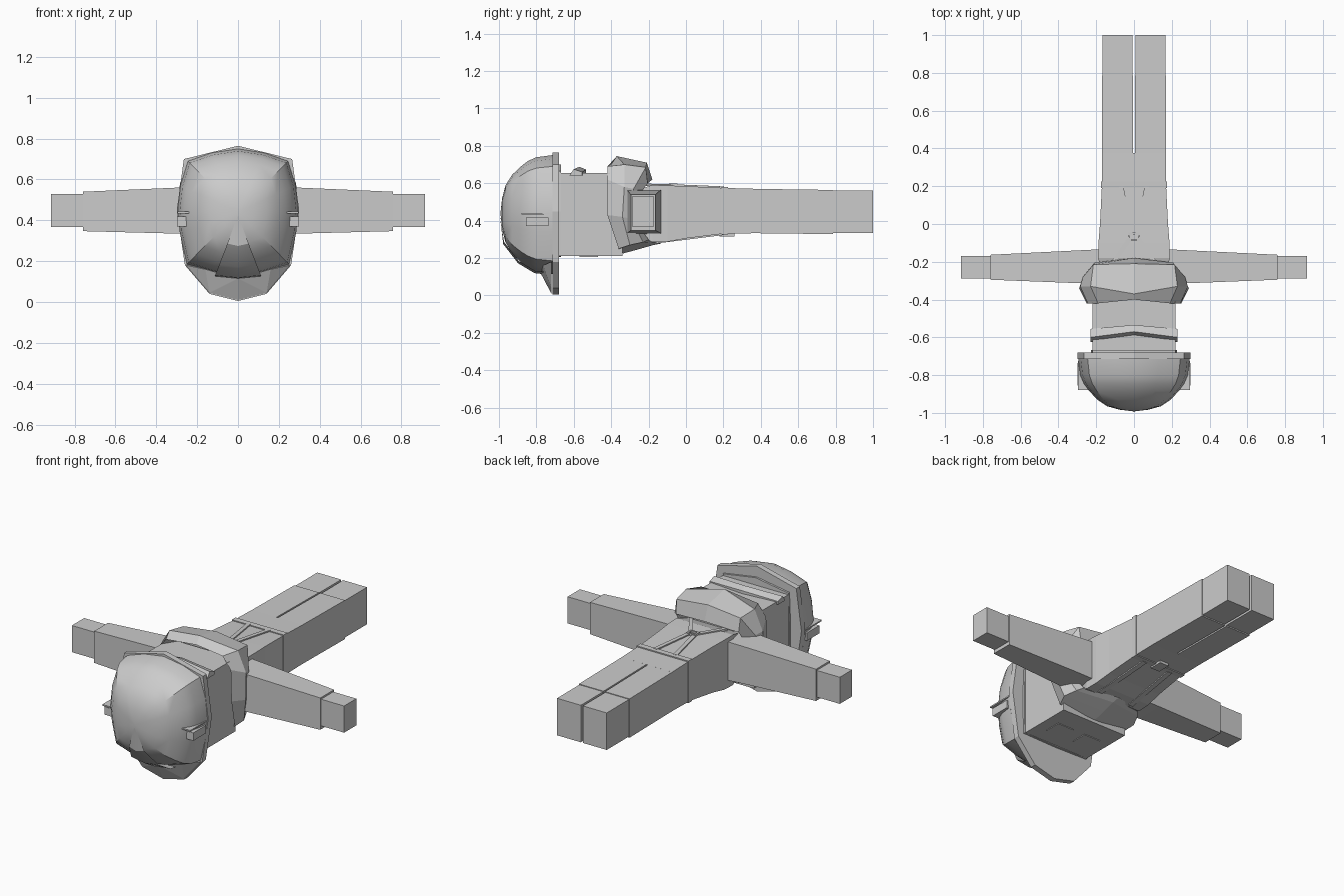
import bpy, bmesh
from mathutils import Vector

if "Cube" in bpy.data.objects:
    bpy.data.objects.remove(bpy.data.objects["Cube"])


def finish(name, bm, smooth=None):
    bmesh.ops.recalc_face_normals(bm, faces=bm.faces)
    me = bpy.data.meshes.new(name)
    bm.to_mesh(me)
    bm.free()
    ob = bpy.data.objects.new(name, me)
    bpy.context.collection.objects.link(ob)
    if smooth:
        bpy.ops.object.select_all(action='DESELECT')
        ob.select_set(True)
        bpy.context.view_layer.objects.active = ob
        bpy.ops.object.shade_smooth_by_angle(angle=smooth)
    return ob


def loft(name, rings, smooth=None, tip=None):
    """Skin a list of equal-length closed rings, capping both ends."""
    bm = bmesh.new()
    vs = [[bm.verts.new(p) for p in r] for r in rings]
    n = len(vs[0])
    for a, b in zip(vs, vs[1:]):
        for i in range(n):
            bm.faces.new((a[i], a[(i + 1) % n], b[(i + 1) % n], b[i]))
    bm.faces.new(vs[0])
    if tip:
        t = bm.verts.new(tip)
        for i in range(n):
            bm.faces.new((vs[-1][i], vs[-1][(i + 1) % n], t))
    else:
        bm.faces.new(vs[-1])
    return finish(name, bm, smooth)


def full(half):
    """Mirror a half outline that starts and ends on x = 0."""
    return list(half) + [(-p[0],) + tuple(p[1:]) for p in half[-2:0:-1]]


def rect_y(x0, x1, y, z0, z1):
    return [(x0, y, z0), (x1, y, z0), (x1, y, z1), (x0, y, z1)]


def rect_x(x, y0, y1, z0, z1):
    return [(x, y0, z0), (x, y1, z0), (x, y1, z1), (x, y0, z1)]


def box(name, x0, x1, y0, y1, z0, z1):
    return loft(name, [rect_y(x0, x1, y0, z0, z1), rect_y(x0, x1, y1, z0, z1)])


def bar(name, p, q, w, t=0.012):
    """Flat strap between two points, thickness along z."""
    p, q = Vector(p), Vector(q)
    s = (q - p).cross(Vector((0, 0, 1))).normalized() * w / 2
    u = Vector((0, 0, t / 2))
    return loft(name, [[c - s - u, c + s - u, c + s + u, c - s + u] for c in (p, q)])


def hull(name, pts):
    bm = bmesh.new()
    for p in pts:
        bm.verts.new(p)
    bmesh.ops.convex_hull(bm, input=bm.verts)
    return finish(name, bm)


# helmet shell
half = [(0, .75), (.13, .73), (.245, .69), (.282, .57), (.295, .45), (.285, .34),
        (.25, .185), (.13, .145), (0, .115)]
outline = full(half)
shell = [(-.715, 1), (-.80, .965), (-.845, .90), (-.885, .80), (-.93, .66), (-.965, .48), (-.983, .26)]
loft("helmet_shell", [[(x * s, y, .44 + (z - .44) * s) for x, z in outline] for y, s in shell],
     smooth=0.5, tip=(0, -.992, .44))

# raised front wedge on the helmet
wedge = [[(0, -.995, .425), (0, -.985, .425)]]
for y, s in ((-.973, .48), (-.894, .80), (-.806, .965), (-.76, .98)):
    z = .44 - .32 * s
    w = .125 * (.40 - (z - .02)) / .29 * .9
    wedge.append([(-w, y, z), (w, y, z), (0, y - .004, z - .012)])
bm = bmesh.new()
prev = None
apex = bm.verts.new(wedge[0][0])
for r in wedge[1:]:
    a, b, c = [bm.verts.new(p) for p in r]
    if prev:
        bm.faces.new((prev[0], prev[2], c, a))
        bm.faces.new((prev[2], prev[1], b, c))
        bm.faces.new((prev[1], prev[0], a, b))
    else:
        bm.faces.new((apex, c, a))
        bm.faces.new((apex, b, c))
        bm.faces.new((apex, a, b))
    prev = (a, b, c)
bm.faces.new(prev)
finish("helmet_front_wedge", bm, 0.5)

# brim plate, visor and inner band
brim = full([(0, .765), (.265, .70), (.30, .45), (.26, .18), (.14, .04), (0, .005)])
loft("helmet_brim", [[(x, y, z) for x, z in brim] for y in (-.715, -.68)])
hull("helmet_visor", full([(0, -.72, .01), (.14, -.72, .045), (.255, -.72, .18),
                           (.16, -.765, .16), (0, -.775, .115)]))
band = full([(0, .70), (.22, .665), (.228, .45), (.224, .21), (0, .205)])
loft("helmet_band", [[(x, y, z) for x, z in band] for y in (-.69, -.668)])

# head, hair band and eyes
box("head", -.22, .22, -.69, -.34, .21, .655)
hull("hair_band_half_left", [(x, y, z) for x, dy, dz in ((0, .03, .013), (-.23, 0, 0))
                             for y, z in ((-.625 + dy, .64), (-.60 + dy, .675 + dz), (-.555 + dy * .7, .66 + dz), (-.555 + dy * .7, .64))])
hull("hair_band_half_right", [(x, y, z) for x, dy, dz in ((0, .03, .013), (.23, 0, 0))
                              for y, z in ((-.625 + dy, .64), (-.60 + dy, .675 + dz), (-.555 + dy * .7, .66 + dz), (-.555 + dy * .7, .64))])

# collar scarf around the neck
rim = [(0, -.40, .70), (.19, -.42, .69), (.245, -.42, .62), (.25, -.42, .43), (.23, -.36, .25), (0, -.335, .225)]
ridge = [(0, -.37, .745), (.23, -.33, .70), (.285, -.33, .58), (.29, -.34, .42), (.25, -.30, .27), (0, -.26, .245)]
hem = [(0, -.18, .62), (.21, -.205, .60), (.22, -.26, .52), (.22, -.28, .40), (.19, -.20, .30), (0, -.13, .278)]
fold = [(0, -.21, .71), (.215, -.215, .685), (.27, -.28, .57), (.265, -.29, .41), (.22, -.23, .285), (0, -.18, .268)]


def inner(ring, y, s):
    return [(x * s, y, .45 + (z - .45) * s) for x, _, z in ring]


loft("scarf", [full(r) for r in (inner(rim, -.33, .85), rim, ridge, fold, hem, inner(hem, -.27, .8))])

# torso and belt
sections = [(-.34, .15, .36, .54), (-.18, .19, .285, .59), (-.10, .188, .287, .588), (0, .18, .305, .584),
            (.20, .17, .33, .575), (.375, .17, .333, .57)]
loft("torso", [rect_y(-w, w, y, a, b) for y, w, a, b in sections])
box("belt", -.174, .174, .19, .225, .325, .581)
box("belt_buckle", -.03, .03, .18, .26, .316, .335)

# back buckle
for x0, x1, y0, y1 in ((-.03, .03, -.09, -.08), (-.03, .03, -.055, -.045),
                       (-.03, -.02, -.08, -.055), (.02, .03, -.08, -.055)):
    box("back_buckle_bar", x0, x1, y0, y1, .575, .598)

for side, sg in (("left", -1), ("right", 1)):
    # legs and boots
    loft(side + "_leg", [rect_y(sg * .005, sg * .17, .36, .333, .57),
                         rect_y(sg * .005, sg * .17, .785, .328, .564)])
    box(side + "_boot", sg * .007, sg * .167, .78, 1.0, .335, .56)
    # arms and gloves
    loft(side + "_arm", [rect_x(sg * .14, -.318, -.132, .328, .566), rect_x(sg * .30, -.313, -.14, .335, .56),
                         rect_x(sg * .76, -.295, -.163, .347, .54)])
    box(side + "_glove", sg * .75, sg * .915, -.288, -.17, .368, .53)
    # suspenders on back and chest
    bar(side + "_back_strap", (sg * .068, .20, .577), (sg * .018, -.06, .588), .024)
    bar(side + "_shoulder_strap", (sg * .02, -.075, .588), (sg * .12, -.22, .592), .024)
    bar(side + "_chest_strap_low", (sg * .09, .20, .329), (sg * .10, 0, .304), .03)
    bar(side + "_chest_strap_high", (sg * .10, 0, .304), (sg * .11, -.16, .284), .03)
    # eyes and helmet side clip
    box(side + "_eye", sg * .04, sg * .15, -.57, -.47, .206, .22)
    box(side + "_helmet_clip", sg * .24, sg * .298, -.855, -.735, .37, .418)
    box(side + "_helmet_clip_strip", sg * .24, sg * .296, -.88, -.725, .434, .442)
